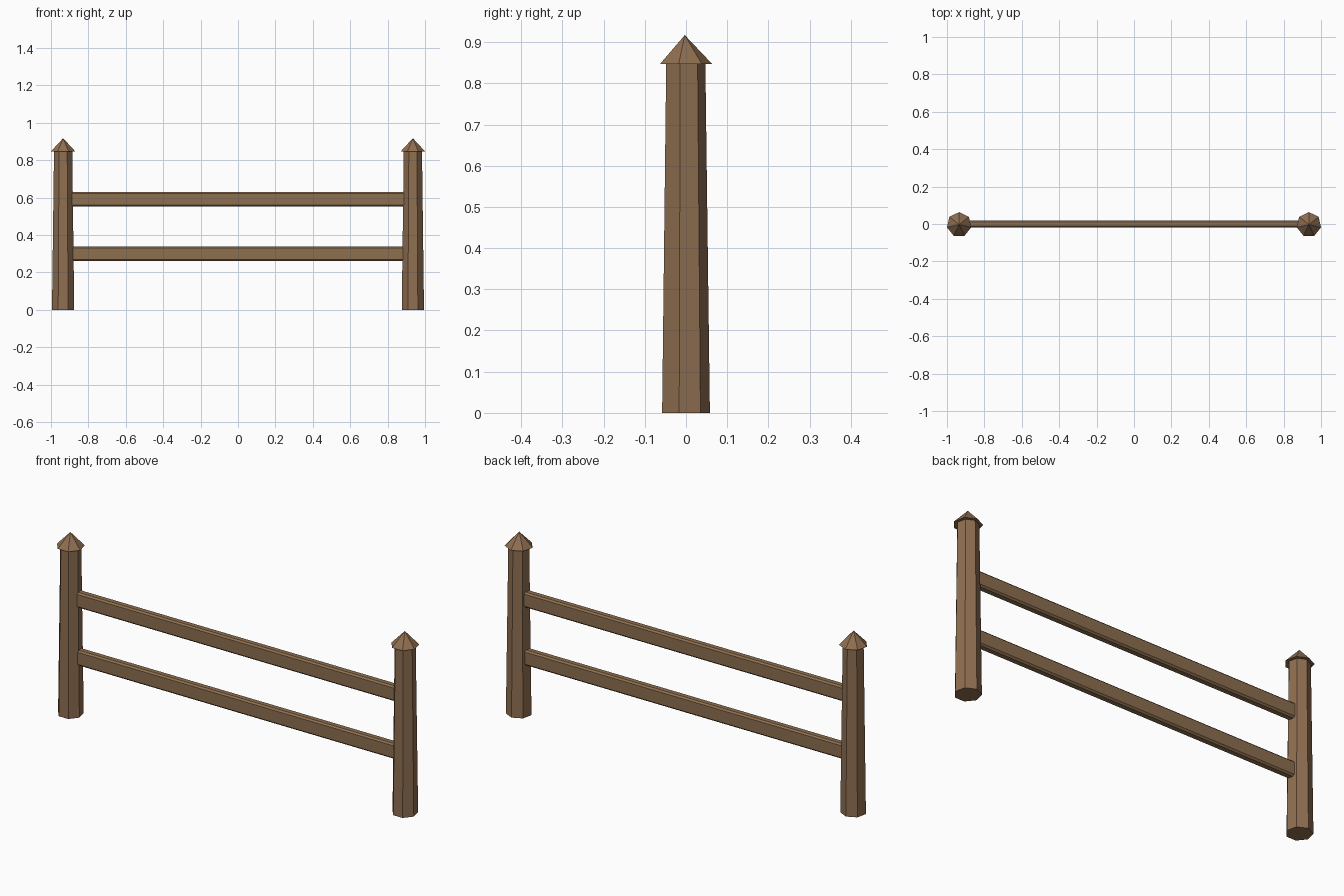
import bpy, bmesh, math

if "Cube" in bpy.data.objects:
    bpy.data.objects.remove(bpy.data.objects["Cube"])


def material(name, rgb):
    m = bpy.data.materials.new(name)
    m.diffuse_color = (*rgb, 1)
    m.use_nodes = True
    m.node_tree.nodes["Principled BSDF"].inputs["Base Color"].default_value = m.diffuse_color
    return m


POST_WOOD = material("post brown", (0.275, 0.158, 0.082))
RAIL_WOOD = material("rail brown", (0.270, 0.160, 0.080))
SIDES = 7
CY = -0.003  # seven-sided posts are off-centre so that their bounds are centred


def finish(bm, name, mat):
    bmesh.ops.recalc_face_normals(bm, faces=bm.faces)
    me = bpy.data.meshes.new(name)
    bm.to_mesh(me)
    bm.free()
    me.materials.append(mat)
    ob = bpy.data.objects.new(name, me)
    bpy.context.collection.objects.link(ob)
    return ob


def ring(bm, cx, r, z):
    # seven points, the first one pointing to the back
    return [bm.verts.new((cx + r * math.sin(i * math.tau / SIDES),
                          CY + r * math.cos(i * math.tau / SIDES), z))
            for i in range(SIDES)]


def post(name, cx):
    # tapered shaft
    bm = bmesh.new()
    low, high = ring(bm, cx, 0.061, 0.0), ring(bm, cx, 0.050, 0.85)
    bm.faces.new(low)
    bm.faces.new(high)
    for i in range(SIDES):
        j = (i + 1) % SIDES
        bm.faces.new((low[i], low[j], high[j], high[i]))
    finish(bm, name, POST_WOOD)

    # pointed cap
    bm = bmesh.new()
    rim = ring(bm, cx, 0.0665, 0.847)
    tip = bm.verts.new((cx, CY, 0.917))
    bm.faces.new(rim)
    for i in range(SIDES):
        bm.faces.new((rim[i], rim[(i + 1) % SIDES], tip))
    finish(bm, name + "_cap", POST_WOOD)


def rail(name, z):
    # chamfered plank running into both posts
    bm = bmesh.new()
    bmesh.ops.create_cube(bm, size=1)
    for v in bm.verts:
        v.co = (v.co.x * 1.84, v.co.y * 0.04, z + v.co.z * 0.077)
    long_edges = [e for e in bm.edges
                  if abs(e.verts[0].co.x - e.verts[1].co.x) > 1]
    bmesh.ops.bevel(bm, geom=long_edges, offset=0.008, segments=1,
                    affect='EDGES')
    finish(bm, name, RAIL_WOOD)


post("left_post", -0.935)
post("right_post", 0.935)
rail("upper_rail", 0.591)
rail("lower_rail", 0.299)
